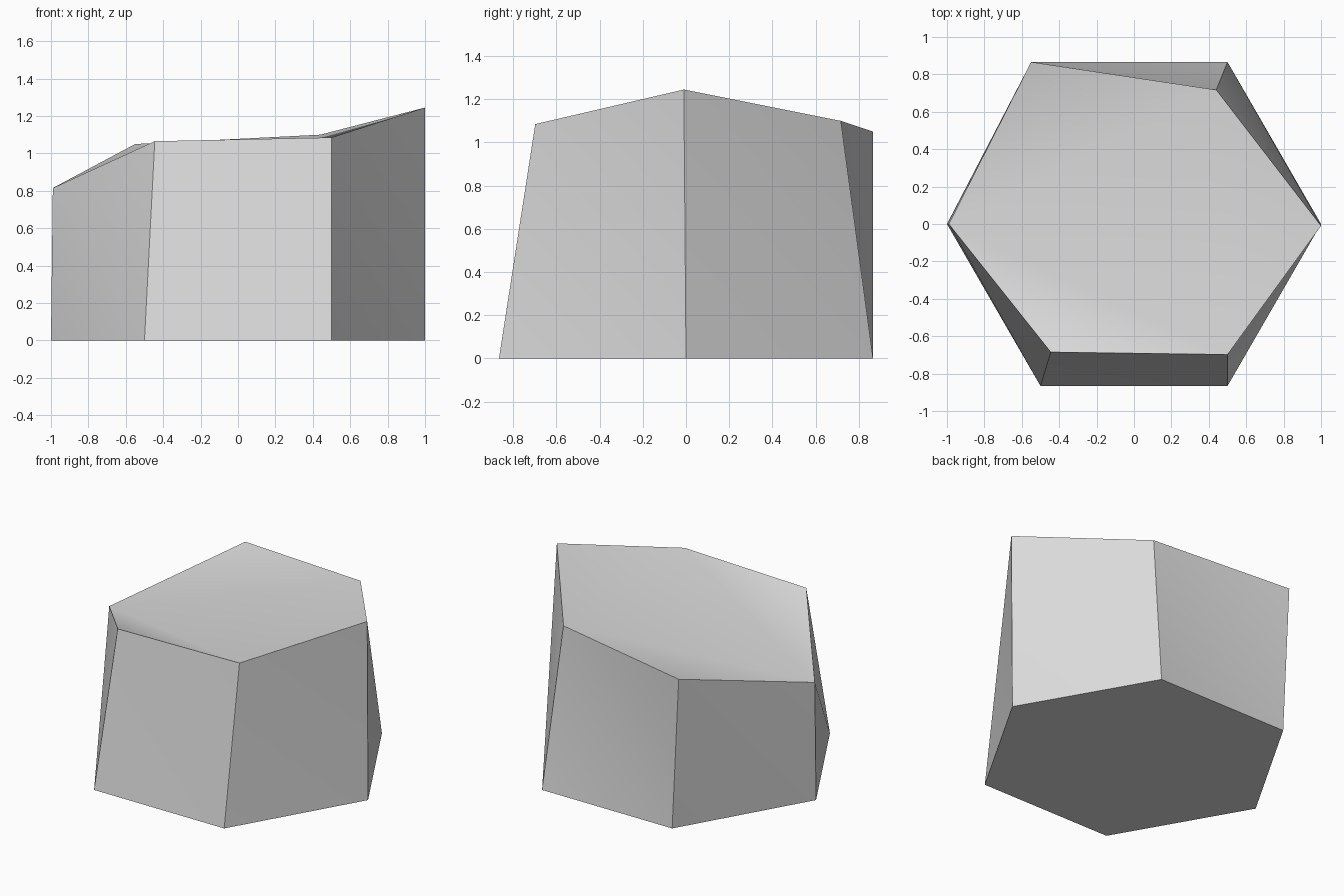
import bpy, bmesh, math

cube = bpy.data.objects.get("Cube")
if cube:
    bpy.data.objects.remove(cube, do_unlink=True)

# One plain stone colour
stone = bpy.data.materials.new("light_grey_stone")
stone.use_nodes = True
GREY = (0.71, 0.71, 0.71, 1)
stone.diffuse_color = GREY
stone.node_tree.nodes["Principled BSDF"].inputs["Base Color"].default_value = GREY

# Uneven top corners, counter-clockwise from +x
TOP = [(1, -0.01, 1.245), (0.44, 0.717, 1.1), (-0.55, 0.866, 1.05),
       (-0.99, 0, 0.815), (-0.445, -0.685, 1.065), (0.5, -0.698, 1.085)]
SIDES = len(TOP)

bm = bmesh.new()
base = [bm.verts.new((math.cos(i * math.tau / SIDES), math.sin(i * math.tau / SIDES), 0))
        for i in range(SIDES)]
top = [bm.verts.new(p) for p in TOP]

# Flat hexagonal underside
bm.faces.new(base[::-1])

# Slightly twisted side walls
for i in range(SIDES):
    j = (i + 1) % SIDES
    bm.faces.new((base[i], base[j], top[i]))
    bm.faces.new((base[j], top[j], top[i]))

# Top surface: one central facet with three corner facets around it
right, back_right, back_left, left, front_left, front_right = top
bm.faces.new((left, front_right, back_right))
bm.faces.new((front_right, right, back_right))
bm.faces.new((back_right, back_left, left))
bm.faces.new((left, front_left, front_right))

mesh = bpy.data.meshes.new("hexagonal_rock")
bm.to_mesh(mesh)
bm.free()
mesh.materials.append(stone)
rock = bpy.data.objects.new("hexagonal_rock", mesh)
bpy.context.collection.objects.link(rock)

# Soft shading within each side, crisp edges between sides
bpy.ops.object.select_all(action='DESELECT')
rock.select_set(True)
bpy.context.view_layer.objects.active = rock
bpy.ops.object.shade_smooth_by_angle(angle=math.radians(30))
